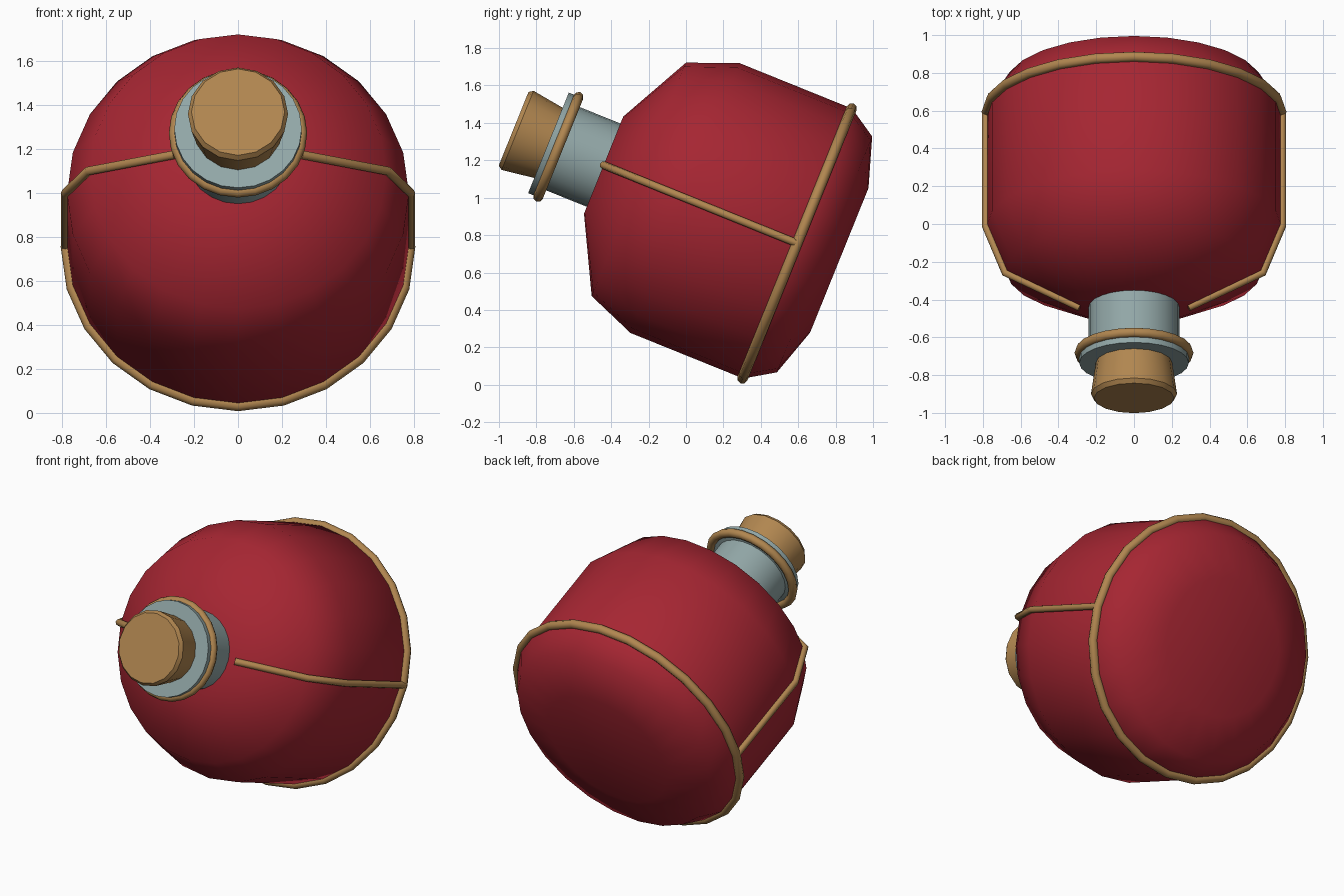
import bpy, bmesh, math
from mathutils import Matrix, Vector

if "Cube" in bpy.data.objects:
    bpy.data.objects.remove(bpy.data.objects["Cube"])

# the bottle is built upright around local z, then tipped towards -y
TILT = Matrix.Translation((0, 0.597, 0.755)) @ Matrix.Rotation(math.radians(68), 4, 'X')


def material(name, rgb):
    m = bpy.data.materials.new(name)
    m.diffuse_color = (*rgb, 1)
    m.use_nodes = True
    m.node_tree.nodes["Principled BSDF"].inputs["Base Color"].default_value = m.diffuse_color
    return m


RED = material("deep red", (0.38, 0.019, 0.032))
TEAL = material("pale grey teal", (0.29, 0.39, 0.39))
TAN = material("tan cork and cord", (0.44, 0.24, 0.08))


def finish(bm, name, mat, angle):
    bmesh.ops.recalc_face_normals(bm, faces=bm.faces)
    me = bpy.data.meshes.new(name)
    bm.to_mesh(me)
    bm.free()
    me.transform(TILT)
    me.materials.append(mat)
    ob = bpy.data.objects.new(name, me)
    bpy.context.collection.objects.link(ob)
    bpy.ops.object.select_all(action='DESELECT')
    ob.select_set(True)
    bpy.context.view_layer.objects.active = ob
    bpy.ops.object.shade_smooth_by_angle(angle=math.radians(angle))


def sweep(bm, rings, closed):
    """Skin a list of equal vertex rings; cap the ends or join them."""
    n = len(rings[0])
    pairs = list(zip(rings, rings[1:]))
    if closed:
        pairs.append((rings[-1], rings[0]))
    else:
        bm.faces.new(rings[0])
        bm.faces.new(rings[-1])
    for a, b in pairs:
        for i in range(n):
            j = (i + 1) % n
            bm.faces.new((a[i], a[j], b[j], b[i]))


def lathe(name, profile, n, mat, angle=40, closed=False):
    bm = bmesh.new()
    rings = []
    for r, z in profile:
        rings.append([bm.verts.new((r * math.sin(2 * math.pi * i / n),
                                    r * math.cos(2 * math.pi * i / n), z)) for i in range(n)])
    sweep(bm, rings, closed)
    finish(bm, name, mat, angle)


def hoop(name, major, minor, z, n):
    section = [(major + minor * math.cos(math.pi * k / 4),
                z + minor * math.sin(math.pi * k / 4)) for k in range(8)]
    lathe(name, section, n, TAN, 60, True)


# round flask body
lathe("body", [(0.417, -0.24), (0.68, -0.155), (0.778, 0.0), (0.778, 0.65),
               (0.673, 0.916), (0.28, 1.119)], 24, RED, 80)

# neck with flange at the mouth
lathe("neck", [(0.24, 1.05), (0.24, 1.37), (0.29, 1.38), (0.29, 1.437)], 24, TEAL)

# cork flaring outwards
lathe("cork", [(0.2, 1.42), (0.228, 1.615), (0.212, 1.638)], 16, TAN)

# cord hoops around the base and the mouth
hoop("base_hoop", 0.779, 0.028, 0.003, 24)
hoop("mouth_hoop", 0.288, 0.027, 1.38, 24)

# cords running along both sides of the body
path = [(0.785, 0.0), (0.785, 0.655), (0.682, 0.922), (0.288, 1.121)]
for side, label in ((1, "right"), (-1, "left")):
    bm = bmesh.new()
    pts = [Vector((x * side, 0, z)) for x, z in path]
    rings = []
    for i, p in enumerate(pts):
        d = (pts[min(i + 1, 3)] - pts[max(i - 1, 0)]).normalized()
        across = d.cross(Vector((0, 1, 0)))
        rings.append([bm.verts.new(p + 0.021 * (math.cos(math.pi * k / 4) * across
                                                + math.sin(math.pi * k / 4) * Vector((0, 1, 0))))
                      for k in range(8)])
    sweep(bm, rings, False)
    finish(bm, label + "_side_cord", TAN, 50)
